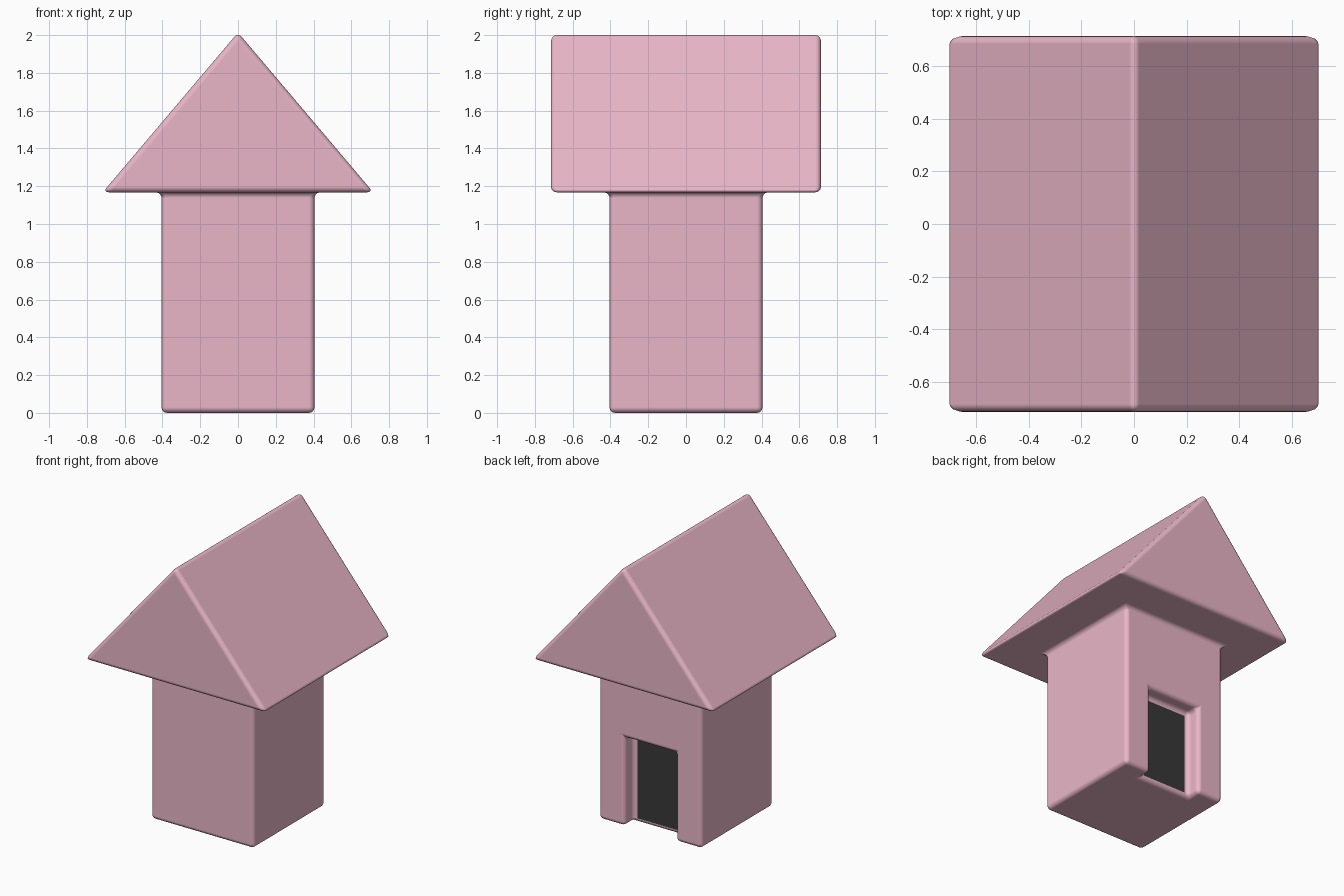
import bpy, bmesh

if "Cube" in bpy.data.objects:
    bpy.data.objects.remove(bpy.data.objects["Cube"])

RX, RY, EAVE, RIDGE = 0.716, 0.715, 1.168, 2.014   # roof
B = 0.405                                          # body half width
DX, DZ, DEPTH = 0.20, 0.63, 0.10                   # door recess


def material(name, color):
    m = bpy.data.materials.new(name)
    m.diffuse_color = (*color, 1)
    m.use_nodes = True
    m.node_tree.nodes["Principled BSDF"].inputs["Base Color"].default_value = m.diffuse_color
    return m


bm = bmesh.new()

# Gabled roof: triangle extruded along y
tri = [bm.verts.new((x, -RY, z)) for x, z in ((-RX, EAVE), (RX, EAVE), (0, RIDGE))]
gable = bm.faces.new(tri)
ext = bmesh.ops.extrude_face_region(bm, geom=[gable], use_keep_orig=True)
for v in ext["geom"]:
    if isinstance(v, bmesh.types.BMVert):
        v.co.y = RY
bmesh.ops.recalc_face_normals(bm, faces=bm.faces[:])

# Square body pulled down from the underside of the roof
under = next(f for f in bm.faces if f.normal.z < -0.9)
bmesh.ops.inset_region(bm, faces=[under], thickness=0.3)
for v in under.verts:
    v.co = (B if v.co.x > 0 else -B, B if v.co.y > 0 else -B, EAVE)
bottom = bmesh.ops.extrude_discrete_faces(bm, faces=[under])["faces"][0]
for v in bottom.verts:
    v.co.z = 0
bm.normal_update()


# Door recess in the back wall, open at the bottom
def corner(sx, sy):
    return next(v for v in bottom.verts if v.co.x * sx > 0 and v.co.y * sy > 0)


back = next(f for f in bm.faces if f.normal.y > 0.9
            and abs(f.calc_center_median().y - B) < 0.01)
top_l, top_r = sorted((v for v in back.verts if v.co.z > 0.5), key=lambda v: v.co.x)
fl, fr, bl, br = corner(-1, -1), corner(1, -1), corner(-1, 1), corner(1, 1)
edge = bm.edges.get((bl, br))
bmesh.ops.delete(bm, geom=[back, bottom], context='FACES_ONLY')
bm.edges.remove(edge)


def frame(y):
    return [bm.verts.new((x, y, z)) for x, z in ((-DX, 0), (-DX, DZ), (DX, DZ), (DX, 0))]


outer, inner = frame(B), frame(B - DEPTH)
bm.faces.new([top_l, bl, *outer, br, top_r])
bm.faces.new([fl, fr, br, outer[3], inner[3], inner[0], outer[0], bl])
for i in range(3):
    bm.faces.new([outer[i], outer[i + 1], inner[i + 1], inner[i]])
panel = bm.faces.new(inner)
panel.material_index = 1
bmesh.ops.recalc_face_normals(bm, faces=bm.faces[:])

mesh = bpy.data.meshes.new("house")
bm.to_mesh(mesh)
bm.free()
mesh.materials.append(material("pink", (0.82, 0.47, 0.58)))
mesh.materials.append(material("dark", (0.04, 0.04, 0.04)))
house = bpy.data.objects.new("house", mesh)
bpy.context.collection.objects.link(house)
mesh.shade_smooth()

# Rounded edges and fillets
bev = house.modifiers.new("rounding", 'BEVEL')
bev.width = 0.03
bev.segments = 4
bev.limit_method = 'ANGLE'
bev.angle_limit = 0.5
bev.material = 0
bev.harden_normals = True
